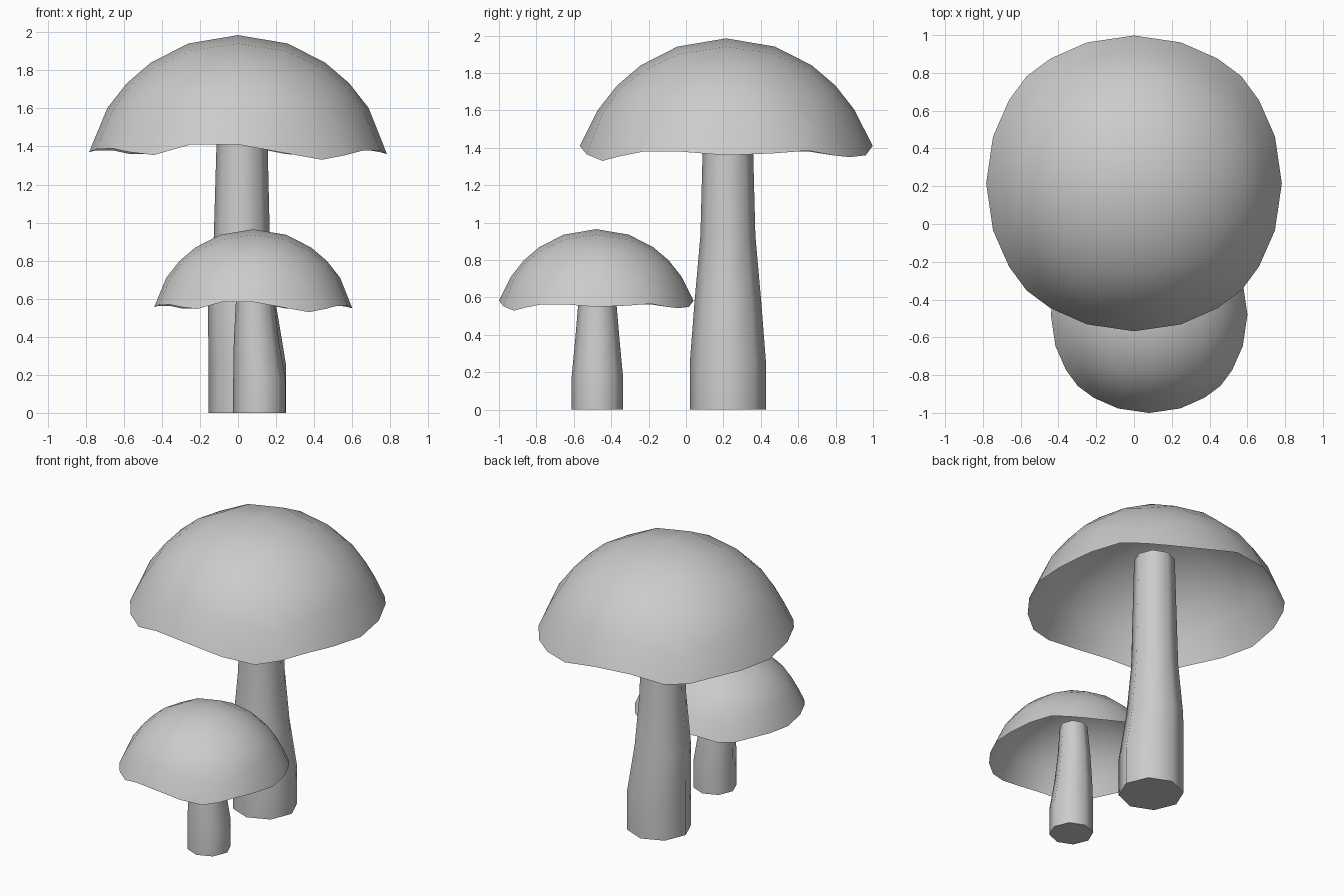
import bpy, bmesh, math

if "Cube" in bpy.data.objects:
    bpy.data.objects.remove(bpy.data.objects["Cube"])

# Wavy rim heights of the large cap, counter-clockwise from +x
RIM = [1.36, 1.37, 1.385, 1.36, 1.35, 1.36, 1.41, 1.41, 1.36, 1.36, 1.38, 1.38,
       1.37, 1.385, 1.39, 1.37, 1.355, 1.41, 1.41, 1.365, 1.33, 1.355, 1.38, 1.38]


def finish(bm, name, angle):
    me = bpy.data.meshes.new(name)
    bm.normal_update()
    bm.to_mesh(me)
    bm.free()
    ob = bpy.data.objects.new(name, me)
    bpy.context.collection.objects.link(ob)
    bpy.ops.object.select_all(action='DESELECT')
    ob.select_set(True)
    bpy.context.view_layer.objects.active = ob
    bpy.ops.object.shade_smooth_by_angle(angle=math.radians(angle))
    return ob


def make_cap(name, x, y, top, s):
    # Upper part of a gridded cube rounded into an open dome
    bm = bmesh.new()
    bmesh.ops.create_cube(bm, size=2)
    bmesh.ops.subdivide_edges(bm, edges=bm.edges[:], cuts=5, use_grid_fill=True)
    bmesh.ops.delete(bm, geom=[v for v in bm.verts if v.co.z < 0.3], context='VERTS')
    rim = [v for v in bm.verts if v.co.z < 0.4]
    rim.sort(key=lambda v: (math.atan2(v.co.y, v.co.x) + 0.01) % math.tau)
    for v in bm.verts:
        n = v.co.normalized()
        v.co = (n.x * 0.825, n.y * 0.825, (n.z - 1) * 0.86)
    for v, z in zip(rim, RIM):
        v.co.z = z - 1.985
    for v in bm.verts:
        v.co = (x + v.co.x * s, y + v.co.y * s, top + v.co.z * s)
    return finish(bm, name, 60)


def make_stem(name, rings, y):
    # Eight-sided stem lofted through (z, centre x, radius) rings
    bm = bmesh.new()
    loops = []
    for z, x, r in rings:
        loops.append([bm.verts.new((x + r * math.cos(i * math.tau / 8),
                                    y + r * math.sin(i * math.tau / 8), z))
                      for i in range(8)])
    for a, b in zip(loops, loops[1:]):
        for i in range(8):
            j = (i + 1) % 8
            bm.faces.new((a[i], a[j], b[j], b[i]))
    bm.faces.new(loops[0][::-1])
    bm.faces.new(loops[-1])
    return finish(bm, name, 60)


# Large mushroom
make_cap("large_cap", 0, 0.215, 1.985, 1.0)
make_stem("large_stem", [(0, 0.048, 0.203), (0.26, 0.048, 0.203), (0.58, 0.02, 0.178),
                         (0.93, 0.02, 0.147), (1.69, 0.022, 0.127)], 0.224)

# Small mushroom
make_cap("small_cap", 0.08, -0.48, 0.965, 0.665)
make_stem("small_stem", [(0, 0.112, 0.137), (0.18, 0.112, 0.137), (0.38, 0.096, 0.118),
                         (0.57, 0.09, 0.102), (0.77, 0.093, 0.086)], -0.474)
